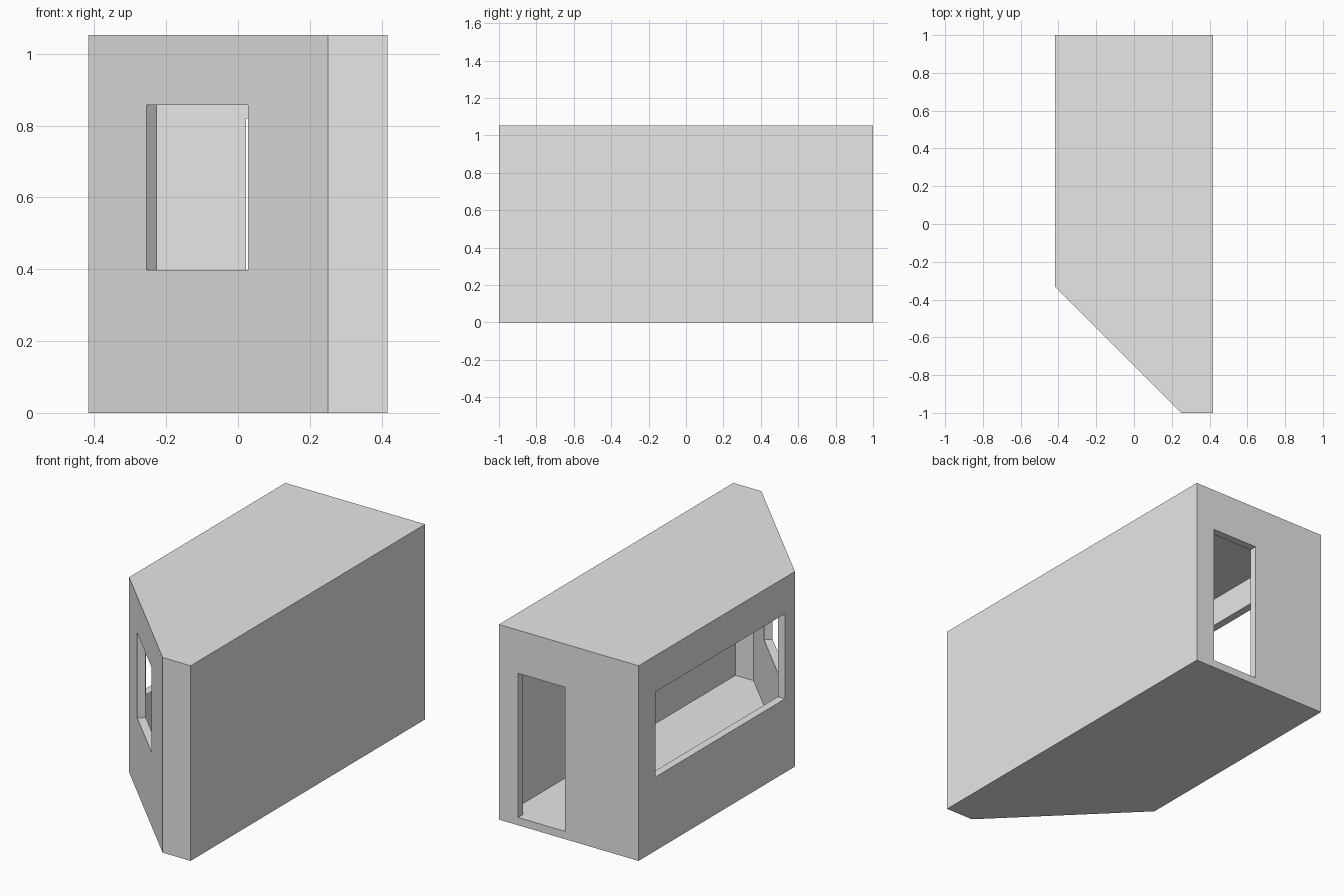
import bpy, bmesh, math
from mathutils import Matrix

cube = bpy.data.objects.get("Cube")
if cube:
    bpy.data.objects.remove(cube, do_unlink=True)

WALL = 0.042
HEIGHT = 1.053
HALF = 0.417

grey = bpy.data.materials.new("light grey")
grey.use_nodes = True
grey.diffuse_color = (0.8, 0.8, 0.8, 1)
grey.node_tree.nodes["Principled BSDF"].inputs["Base Color"].default_value = (0.8, 0.8, 0.8, 1)


def finish(name, bm):
    bmesh.ops.recalc_face_normals(bm, faces=bm.faces)
    mesh = bpy.data.meshes.new(name)
    bm.to_mesh(mesh)
    bm.free()
    mesh.materials.append(grey)
    ob = bpy.data.objects.new(name, mesh)
    bpy.context.scene.collection.objects.link(ob)
    return ob


def plan_block(name, inset, z0, z1):
    """Extrude the five-sided floor plan, moved inward evenly by inset."""
    side, end = HALF - inset, 1 - inset
    # the slanted wall lies on x + y = -0.75
    slant = -0.75 + inset * math.sqrt(2)
    plan = [(side, end), (-side, end), (-side, slant + side), (slant + end, -end), (side, -end)]
    bm = bmesh.new()
    face = bm.faces.new([bm.verts.new((x, y, z0)) for x, y in plan])
    top = bmesh.ops.extrude_face_region(bm, geom=[face])["geom"]
    bmesh.ops.translate(bm, vec=(0, 0, z1 - z0),
                        verts=[v for v in top if isinstance(v, bmesh.types.BMVert)])
    return finish(name, bm)


def box(name, centre, size, turn=0):
    bm = bmesh.new()
    bmesh.ops.create_cube(bm, size=1, matrix=Matrix.Translation(centre)
                          @ Matrix.Rotation(turn, 4, 'Z') @ Matrix.Diagonal((*size, 1)))
    return finish(name, bm)


# Outer walls, floor and roof
cabin = plan_block("cabin_shell", 0, 0, HEIGHT)

# Room, doorway and the two windows to be cut out
sill, head = 0.398, 0.857
mid, tall = (sill + head) / 2, head - sill
cutters = [
    plan_block("room_cutter", WALL, WALL, HEIGHT - WALL),
    box("doorway_cutter", (0.162, 1, (WALL + 0.82) / 2), (0.28, 0.2, 0.82 - WALL)),
    box("side_window_cutter", (-HALF, 0.303, mid), (0.2, 1.103, tall)),
    box("slanted_window_cutter", (-0.1135, -0.6365, mid), (0.4, 0.2, tall), -math.pi / 4),
]

bpy.context.view_layer.objects.active = cabin
for cutter in cutters:
    cutter.hide_render = True
    mod = cabin.modifiers.new(cutter.name, 'BOOLEAN')
    mod.operation = 'DIFFERENCE'
    mod.solver = 'EXACT'
    mod.object = cutter
    bpy.ops.object.modifier_apply(modifier=mod.name)
    bpy.data.objects.remove(cutter, do_unlink=True)
